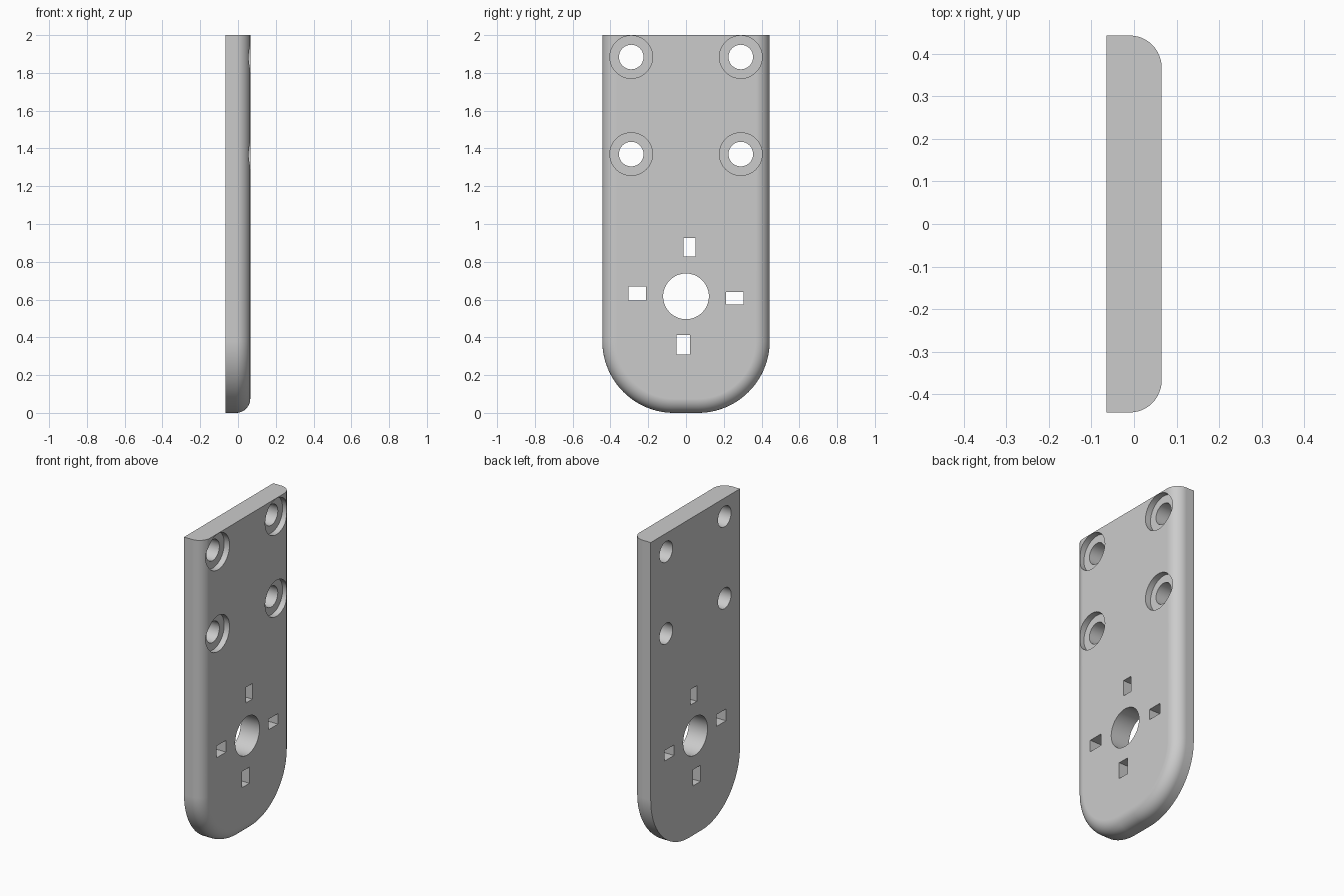
import bpy, bmesh, math
from mathutils import Matrix, Vector

old = bpy.data.objects.get("Cube")
if old:
    bpy.data.objects.remove(old, do_unlink=True)

HALF_W, HALF_T, HEIGHT = 0.443, 0.065, 2.0
CORNER, FILLET = 0.38, 0.075

grey = bpy.data.materials.new("light grey")
grey.use_nodes = True
grey.diffuse_color = (0.6, 0.6, 0.6, 1)
grey.node_tree.nodes["Principled BSDF"].inputs["Base Color"].default_value = (0.6, 0.6, 0.6, 1)


def make_object(name, bm):
    bmesh.ops.recalc_face_normals(bm, faces=bm.faces)
    mesh = bpy.data.meshes.new(name)
    bm.to_mesh(mesh)
    bm.free()
    mesh.materials.append(grey)
    obj = bpy.data.objects.new(name, mesh)
    bpy.context.scene.collection.objects.link(obj)
    return obj


def outline(x, inset, steps=32):
    """Plate outline at depth x: square top, two large rounded bottom corners."""
    r, c = CORNER - inset, HALF_W - CORNER
    arc = [i / steps * math.pi / 2 for i in range(steps + 1)]
    right = [(c + r * math.cos(a), CORNER - r * math.sin(a)) for a in arc]
    half = [(HALF_W - inset, HEIGHT)] + right
    return [Vector((x, y, z)) for y, z in half + [(-y, z) for y, z in reversed(half)]]


# Plate body: stacked outlines, with a quarter-round edge on the +x face
levels = [(-HALF_T, 0)]
for i in range(13):
    a = i / 12 * math.pi / 2
    levels.append((HALF_T - FILLET + FILLET * math.sin(a), FILLET * (1 - math.cos(a))))
bm = bmesh.new()
rings = [[bm.verts.new(p) for p in outline(x, d)] for x, d in levels]
n = len(rings[0])
for lo, hi in zip(rings, rings[1:]):
    for i in range(1, n):
        bm.faces.new((lo[i - 1], lo[i], hi[i], hi[i - 1]))
bm.faces.new(rings[0])
bm.faces.new(rings[-1])
# Flat top end
bm.faces.new([r[0] for r in rings] + [r[-1] for r in reversed(rings)])
plate = make_object("mounting_plate", bm)


def add_cylinder(bm, y, z, radius, x0, x1, segments=64):
    mat = Matrix.Translation(((x0 + x1) / 2, y, z)) @ Matrix.Rotation(math.pi / 2, 4, 'Y')
    bmesh.ops.create_cone(bm, cap_ends=True, segments=segments, radius1=radius,
                          radius2=radius, depth=x1 - x0, matrix=mat)


def add_slot(bm, y, z, width, height):
    mat = Matrix.Translation((0, y, z)) @ Matrix.Diagonal((0.4, width, height, 1))
    bmesh.ops.create_cube(bm, size=1, matrix=mat)


# Through holes: shaft bore, four rectangular slots, four screw holes
holes = bmesh.new()
add_cylinder(holes, 0, 0.617, 0.121, -0.2, 0.2)
for slot in [(0.018, 0.877, 0.064, 0.098), (-0.258, 0.632, 0.092, 0.074),
             (0.258, 0.607, 0.092, 0.066), (-0.015, 0.361, 0.072, 0.102)]:
    add_slot(holes, *slot)

# Round recesses for the screw heads
recesses = bmesh.new()
for y in (-0.29, 0.29):
    for z in (1.37, 1.884):
        add_cylinder(holes, y, z, 0.065, -0.2, 0.2)
        add_cylinder(recesses, y, z, 0.113, HALF_T - 0.037, 0.2)

bpy.ops.object.select_all(action='DESELECT')
bpy.context.view_layer.objects.active = plate
plate.select_set(True)
for name, cutter_bm in (("recess_cutter", recesses), ("hole_cutter", holes)):
    cutter = make_object(name, cutter_bm)
    cutter.hide_render = True
    mod = plate.modifiers.new(name, 'BOOLEAN')
    mod.operation, mod.solver, mod.object = 'DIFFERENCE', 'EXACT', cutter
    bpy.ops.object.modifier_apply(modifier=mod.name)
    bpy.data.objects.remove(cutter, do_unlink=True)

# Smooth rounded edges while keeping the big faces flat
bpy.ops.object.shade_smooth_by_angle(angle=math.radians(30))
weighted = plate.modifiers.new("weighted_normals", 'WEIGHTED_NORMAL')
weighted.keep_sharp = True
